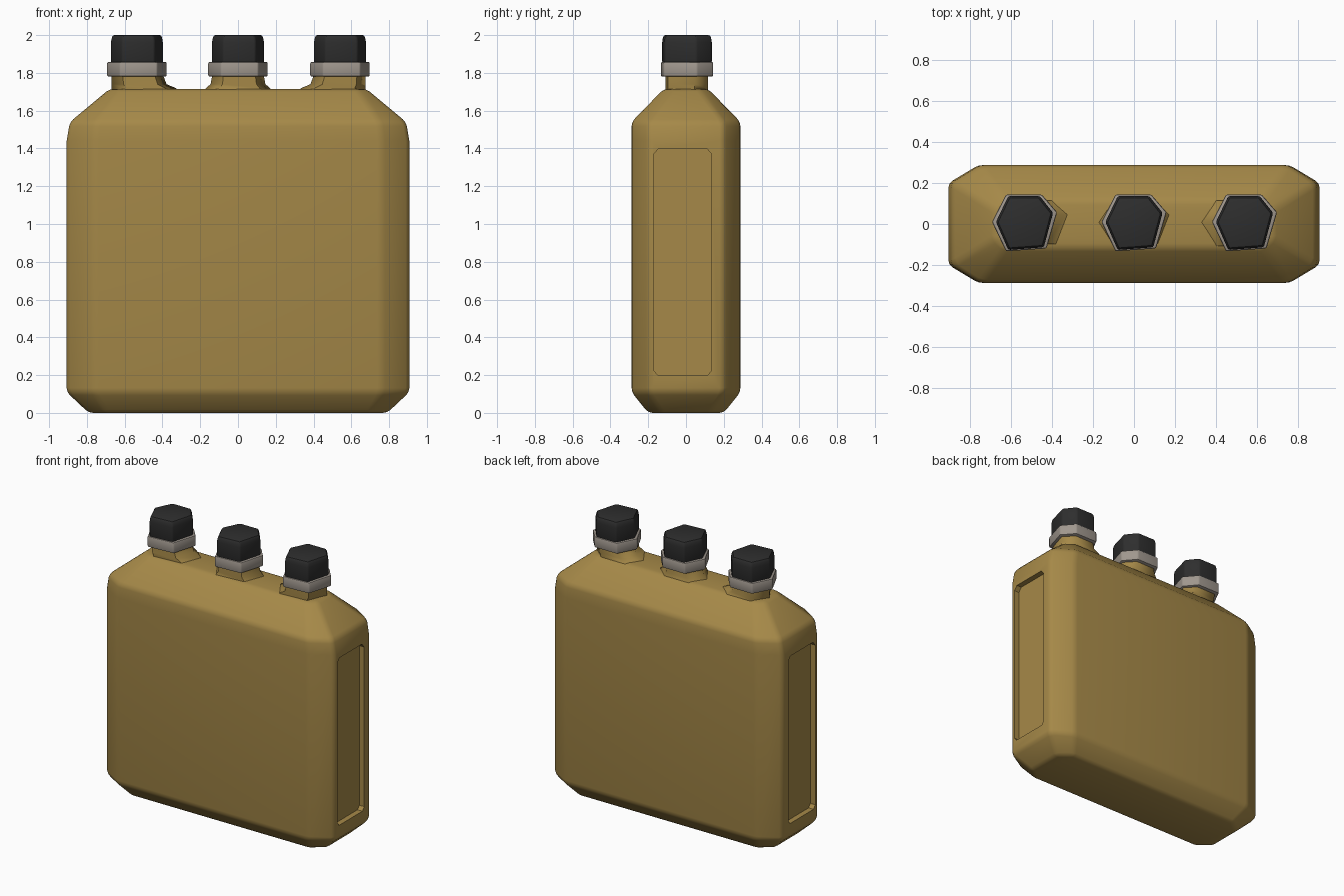
import bpy, bmesh
from mathutils import Vector

cube = bpy.data.objects.get("Cube")
if cube:
    bpy.data.objects.remove(cube, do_unlink=True)


def material(name, rgb, rough=0.6):
    m = bpy.data.materials.new(name)
    m.use_nodes = True
    m.diffuse_color = (*rgb, 1)
    bsdf = m.node_tree.nodes["Principled BSDF"]
    bsdf.inputs["Base Color"].default_value = (*rgb, 1)
    bsdf.inputs["Roughness"].default_value = rough
    return m


tan = material("tan plastic", (0.38, 0.25, 0.065))
grey = material("warm grey", (0.35, 0.31, 0.27))
black = material("black plastic", (0.027, 0.027, 0.027))


def loft(name, sections, mat, bevel=0.0, segments=2):
    """Skin a stack of matching closed sections and cap both ends."""
    bm = bmesh.new()
    rings = [[bm.verts.new(p) for p in s] for s in sections]
    for low, high in zip(rings, rings[1:]):
        n = len(low)
        for i in range(n):
            j = (i + 1) % n
            bm.faces.new((low[i], low[j], high[j], high[i]))
    bm.faces.new(rings[0][::-1])
    bm.faces.new(rings[-1])
    bmesh.ops.recalc_face_normals(bm, faces=bm.faces[:])
    if bevel:
        edges = [e for e in bm.edges if e.calc_face_angle(0) > 0.2]
        bmesh.ops.bevel(bm, geom=edges, offset=bevel, segments=segments,
                        profile=0.5, affect='EDGES', clamp_overlap=True)
    mesh = bpy.data.meshes.new(name)
    bm.to_mesh(mesh)
    bm.free()
    mesh.materials.append(mat)
    ob = bpy.data.objects.new(name, mesh)
    bpy.context.collection.objects.link(ob)
    return ob


def activate(ob):
    bpy.ops.object.select_all(action='DESELECT')
    ob.select_set(True)
    bpy.context.view_layer.objects.active = ob


def smooth(ob, angle=0.6):
    activate(ob)
    bpy.ops.object.shade_smooth_by_angle(angle=angle)


def octagon(z, x, y, cx, cy):
    """Rectangle x by y (half sizes) with corners cut at cx and cy."""
    return [(x, -cy, z), (x, cy, z), (cx, y, z), (-cx, y, z),
            (-x, cy, z), (-x, -cy, z), (-cx, -y, z), (cx, -y, z)]


# Can body with sloping shoulders
body = loft("can_body", [
    octagon(0.0, 0.79, 0.20, 0.70, 0.13),
    octagon(0.11, 0.907, 0.288, 0.76, 0.20),
    octagon(1.44, 0.907, 0.288, 0.76, 0.20),
    octagon(1.54, 0.89, 0.288, 0.75, 0.20),
    octagon(1.715, 0.68, 0.118, 0.63, 0.07)], tan, 0.022)

# Recessed panel in each end
for side in (-1, 1):
    outline = [(-0.17, 0.225), (-0.15, 0.20), (0.115, 0.20), (0.135, 0.225),
               (0.135, 1.37), (0.11, 1.40), (-0.145, 1.40), (-0.17, 1.37)]
    cutter = loft("panel_cutter", [[(side * x, y, z) for y, z in outline]
                                   for x in (0.868, 1.0)], tan)
    mod = body.modifiers.new("panel", 'BOOLEAN')
    mod.operation = 'DIFFERENCE'
    mod.solver = 'EXACT'
    mod.object = cutter
    activate(body)
    bpy.ops.object.modifier_apply(modifier=mod.name)
    bpy.data.objects.remove(cutter, do_unlink=True)
smooth(body)

# Uneven six-sided outline shared by caps and collars
HEX = [(-0.141, 0.01), (-0.08, 0.138), (0.075, 0.138),
       (0.141, 0.055), (0.095, -0.115), (-0.08, -0.128)]


def ring(cx, z, sx, sy):
    return [(cx + x * sx, y * sy, z) for x, y in HEX]


for label, cx in (("right", -0.535), ("middle", 0.0), ("left", 0.54)):
    # Flared neck; the outer necks flare only towards the middle
    profile = [(1.69, 1.30), (1.72, 1.20), (1.74, 1.03), (1.80, 0.95)]
    neck = loft(label + "_neck",
                [ring(cx - (s - 0.95) * 0.141 * (cx > 0) + (s - 0.95) * 0.141 * (cx < 0),
                      z, s, 0.84) for z, s in profile], tan)
    smooth(neck, 1.1)

    collar = loft(label + "_collar", [ring(cx, 1.78, 1.13, 1.04),
                                      ring(cx, 1.858, 1.13, 1.04)], grey, 0.008)
    smooth(collar)

    cap = loft(label + "_cap", [ring(cx, 1.85, 0.99, 0.99),
                                ring(cx, 1.97, 0.99, 0.99),
                                ring(cx, 2.0, 0.93, 0.93)], black, 0.01)
    smooth(cap)
